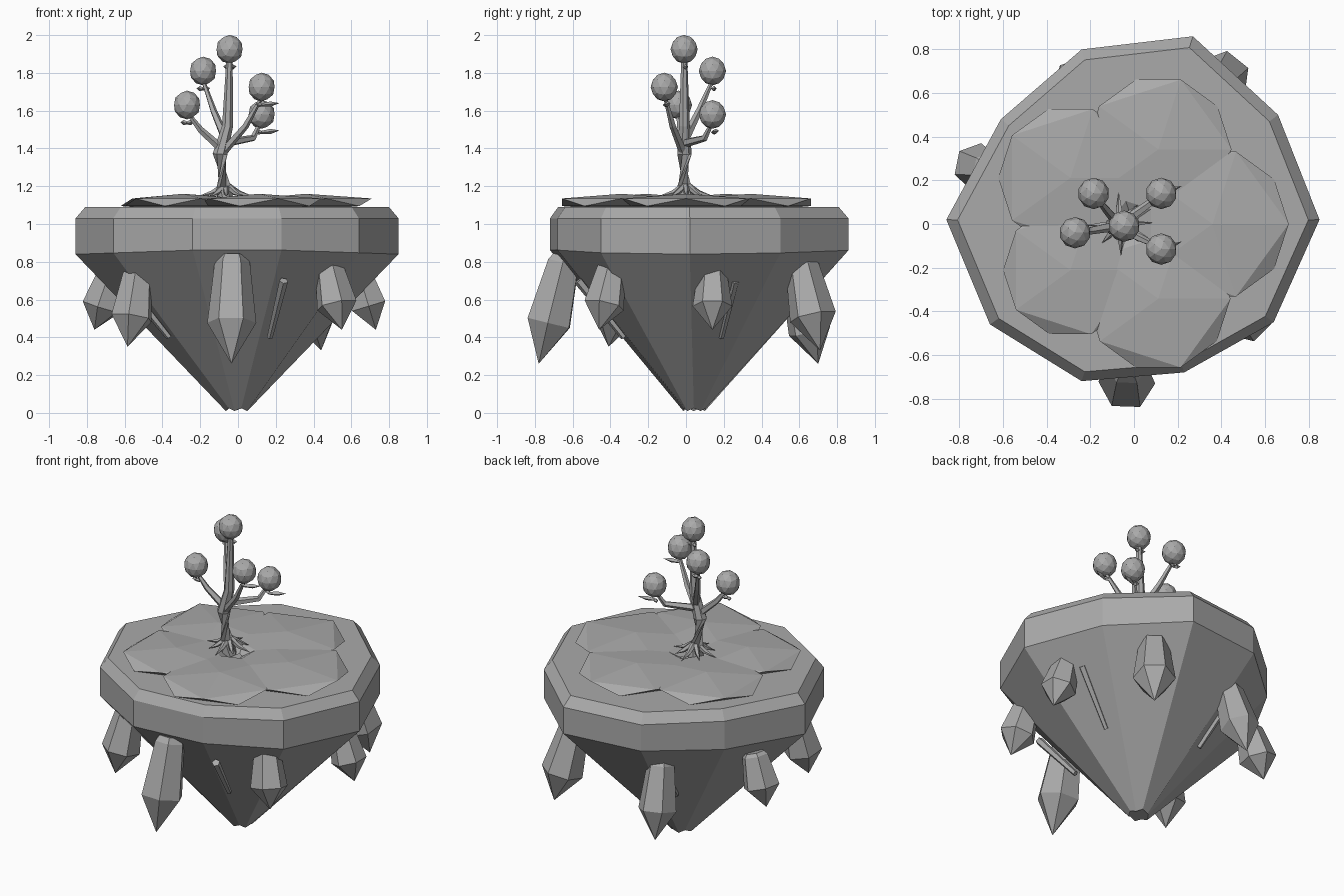
import bpy, bmesh, math, random
from mathutils import Vector, Matrix

random.seed(4)
if "Cube" in bpy.data.objects:
    bpy.data.objects.remove(bpy.data.objects["Cube"])

# One plain stone grey
grey = bpy.data.materials.new("stone_grey")
grey.use_nodes = True
colour = (0.4, 0.4, 0.4, 1)
grey.diffuse_color = colour
grey.node_tree.nodes["Principled BSDF"].inputs["Base Color"].default_value = colour


def finish(name, bm):
    bmesh.ops.recalc_face_normals(bm, faces=bm.faces)
    mesh = bpy.data.meshes.new(name)
    bm.to_mesh(mesh)
    bm.free()
    mesh.materials.append(grey)
    obj = bpy.data.objects.new(name, mesh)
    bpy.context.collection.objects.link(obj)
    return obj


def loft(name, rings):
    """Skin a list of closed rings; a ring of one point becomes a tip."""
    bm = bmesh.new()
    loops = [[bm.verts.new(p) for p in ring] for ring in rings]
    for a, b in zip(loops, loops[1:]):
        n = len(a)
        for i in range(n):
            j = (i + 1) % n
            if len(b) == 1:
                bm.faces.new((a[i], a[j], b[0]))
            else:
                bm.faces.new((a[i], a[j], b[j], b[i]))
    for end in (loops[0], loops[-1]):
        if len(end) > 2:
            bm.faces.new(end)
    return finish(name, bm)


def tube(name, path, radii, sides=6):
    """Tapered, flat-sided tube along a path."""
    path = [Vector(p) for p in path]
    rings = []
    for i, (p, r) in enumerate(zip(path, radii)):
        if r == 0:
            rings.append([p])
            continue
        along = path[min(i + 1, len(path) - 1)] - path[max(i - 1, 0)]
        turn = along.to_track_quat('Z', 'Y')
        steps = [2 * math.pi * k / sides for k in range(sides)]
        rings.append([p + turn @ Vector((r * math.cos(t), r * math.sin(t), 0)) for t in steps])
    return loft(name, rings)


def ball(name, centre, size, level):
    bm = bmesh.new()
    place = Matrix.Translation(centre) @ Matrix.Diagonal((*size, 1))
    bmesh.ops.create_icosphere(bm, subdivisions=level, radius=1, matrix=place)
    return finish(name, bm)


# Floating island: bevelled ten-sided slab tapering to a blunt point
outline = [(-0.86, 0.02), (-0.66, -0.46), (-0.24, -0.72), (0.23, -0.68), (0.64, -0.45),
           (0.85, 0.02), (0.66, 0.50), (0.27, 0.86), (-0.24, 0.80), (-0.61, 0.48)]
top = [(x * 0.94, y * 0.94, 1.09) for x, y in outline]
upper = [(x, y, 1.03) for x, y in outline]
lower = [(x, y, 0.87 - 0.035 * abs(x)) for x, y in outline]
point = [(x * 0.075, 0.04 + y * 0.075, 0.01 + 0.015 * (i % 2)) for i, (x, y) in enumerate(outline)]
loft("island_rock", [top, upper, lower, point])

# Five flattened grass mounds around the middle
for i, r in enumerate((0.39, 0.375, 0.37, 0.345, 0.37)):
    a = math.radians(72 * i)
    centre = (0.36 * math.cos(a), 0.36 * math.sin(a), 1.115)
    ball(f"grass_mound_{i + 1}", centre, (r, r, 0.045), 1)

# Hanging crystals: top point, tip point, width
crystals = [((-0.03, -0.64, 0.83), (-0.035, -0.78, 0.26), 0.13),
            ((-0.53, -0.34, 0.75), (-0.585, -0.41, 0.35), 0.115),
            ((-0.66, 0.25, 0.76), (-0.76, 0.27, 0.44), 0.11),
            ((0.48, -0.39, 0.78), (0.55, -0.46, 0.44), 0.11),
            ((0.63, 0.14, 0.77), (0.73, 0.14, 0.44), 0.105),
            ((0.36, 0.61, 0.80), (0.44, 0.71, 0.33), 0.125),
            ((-0.23, 0.58, 0.72), (-0.27, 0.70, 0.26), 0.115)]
for i, (head, tip, r) in enumerate(crystals):
    head, tip = Vector(head), Vector(tip)
    path = [head.lerp(tip, t) for t in (0, 0.06, 0.62, 1)]
    tube(f"crystal_{i + 1}", path, (0.55 * r, 0.72 * r, r, 0))

# Thin root strands lying on the rock, a quarter turn apart
for i, (r_top, r_low) in enumerate(((0.66, 0.41), (0.66, 0.41), (0.66, 0.41), (0.62, 0.37))):
    a = math.radians(23 + 90 * i)
    b = a + 0.07
    tube(f"hanging_root_{i + 1}",
         [(r_top * math.cos(a), r_top * math.sin(a), 0.70),
          (r_low * math.cos(b), r_low * math.sin(b), 0.40)], (0.024, 0.016), 5)

# Tree trunk, bending once
tube("trunk", [(-0.065, 0, 1.10), (-0.075, -0.01, 1.20), (-0.095, -0.01, 1.37),
               (-0.055, -0.01, 1.52), (-0.045, -0.01, 1.87)],
     (0.048, 0.038, 0.04, 0.03, 0.017), 7)

# Surface roots
for i in range(8):
    a = math.radians(45 * i + 2)
    c, s = math.cos(a), math.sin(a)
    reach = 0.15 if i % 2 == 0 else 0.12
    tube(f"root_{i + 1}", [(-0.065 + 0.015 * c, 0.015 * s, 1.20),
                           (-0.065 + 0.07 * c, 0.07 * s, 1.165),
                           (-0.065 + reach * c, reach * s, 1.145)], (0.018, 0.014, 0), 5)

# Branches, each ending below a foliage ball
branches = [[(-0.07, 0, 1.46), (-0.13, 0.07, 1.60), (-0.185, 0.14, 1.76)],
            [(-0.09, -0.01, 1.40), (-0.20, -0.03, 1.50), (-0.26, -0.04, 1.58)],
            [(-0.09, -0.01, 1.37), (0.04, -0.07, 1.52), (0.125, -0.11, 1.67)],
            [(-0.06, 0, 1.43), (0.08, 0.10, 1.455), (0.12, 0.14, 1.54)]]
for i, path in enumerate(branches):
    tube(f"branch_{i + 1}", path, (0.024, 0.018, 0.01), 5)

# Foliage balls, with small pointed leaves underneath
foliage = [(-0.045, -0.01, 1.925), (-0.185, 0.14, 1.81), (-0.27, -0.04, 1.63),
           (0.125, -0.115, 1.725), (0.125, 0.14, 1.58)]
for i, centre in enumerate(foliage):
    ball(f"foliage_{i + 1}", centre, (0.072, 0.072, 0.076), 2)
    reach = 0.1 if centre[0] > 0 else 0.04
    for k, turn in enumerate((0.35, 2.6)):
        way = Vector((math.cos(turn), math.sin(turn), 0.1)) * (reach if k == 0 else 0.04)
        start = Vector(centre) - Vector((0, 0, 0.095))
        tube(f"leaf_{i + 1}_{k + 1}", [start, start + way * 0.5, start + way], (0.008, 0.014, 0), 4)
